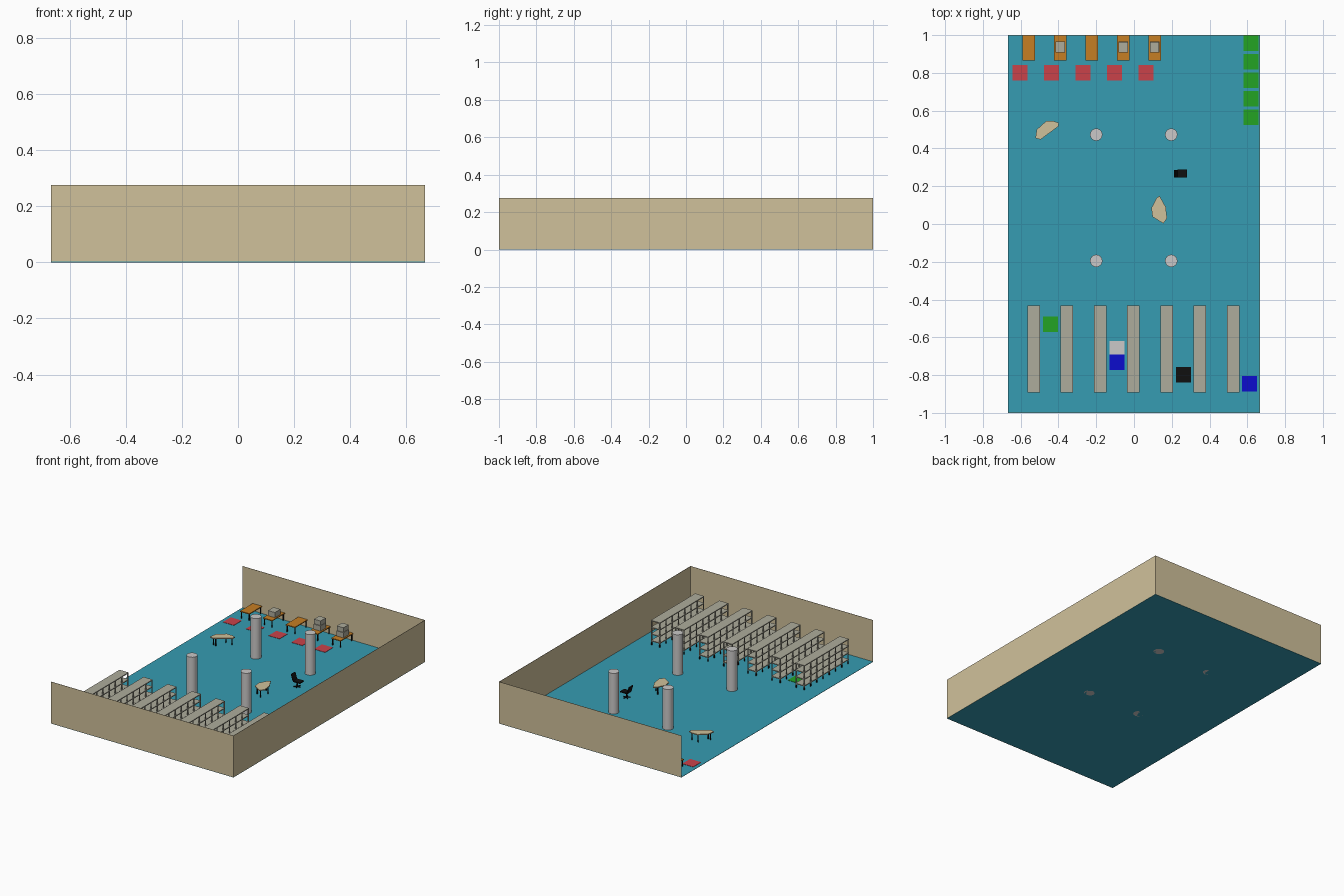
import bpy, bmesh, math
from mathutils import Matrix, Vector

if "Cube" in bpy.data.objects:
    bpy.data.objects.remove(bpy.data.objects["Cube"])


def material(name, rgb):
    m = bpy.data.materials.new(name)
    lin = [(c / 255 / 12.92 if c < 11 else ((c / 255 + 0.055) / 1.055) ** 2.4) for c in rgb]
    m.diffuse_color = (*lin, 1)
    m.use_nodes = True
    m.node_tree.nodes["Principled BSDF"].inputs["Base Color"].default_value = m.diffuse_color
    return m


TAN = material("tan", (208, 193, 155))
TEAL = material("teal", (54, 156, 178))
PALE = material("pale grey", (203, 201, 200))
SHELF = material("shelf grey", (174, 172, 156))
ORANGE = material("orange", (198, 126, 36))
RED = material("red", (202, 66, 74))
GREEN = material("green", (36, 164, 36))
BLUE = material("blue", (12, 12, 205))
BLACK = material("black", (16, 16, 16))


def finish(name, bm, mat):
    bmesh.ops.recalc_face_normals(bm, faces=bm.faces)
    me = bpy.data.meshes.new(name)
    bm.to_mesh(me)
    bm.free()
    me.materials.append(mat)
    ob = bpy.data.objects.new(name, me)
    bpy.context.collection.objects.link(ob)
    return ob


def boxes(name, mat, items):
    """One object from several boxes given as (x0, x1, y0, y1, z0, z1)."""
    bm = bmesh.new()
    for x0, x1, y0, y1, z0, z1 in items:
        m = Matrix.Translation(((x0 + x1) / 2, (y0 + y1) / 2, (z0 + z1) / 2)) @ \
            Matrix.Diagonal((x1 - x0, y1 - y0, z1 - z0, 1))
        bmesh.ops.create_cube(bm, size=1, matrix=m)
    return finish(name, bm, mat)


def post(x, y, z0, z1, r):
    return (x - r, x + r, y - r, y + r, z0, z1)


def cylinder(name, mat, x, y, z0, z1, r, n):
    bm = bmesh.new()
    bmesh.ops.create_cone(bm, cap_ends=True, segments=n, radius1=r, radius2=r, depth=z1 - z0,
                          matrix=Matrix.Translation((x, y, (z0 + z1) / 2)))
    return finish(name, bm, mat)


# Room shell: floor and three walls, open on the left
W, H, T = 0.667, 0.276, 0.002
boxes("floor", TEAL, [(-W, W, -1, 1, 0, T)])
boxes("front_wall", TAN, [(-W, W, -1, -1 + T, 0, H)])
boxes("back_wall", TAN, [(-W, W, 1 - T, 1, 0, H)])
boxes("right_wall", TAN, [(W - T, W, -1, 1, 0, H)])

# Columns
for x in (-0.2, 0.197):
    for y in (-0.195, 0.473):
        ob = cylinder("column", PALE, x, y, 0, 0.27, 0.033, 16)
        bpy.ops.object.select_all(action='DESELECT')
        ob.select_set(True)
        bpy.context.view_layer.objects.active = ob
        bpy.ops.object.shade_smooth_by_angle()


# Floor mats
def floor_mat(name, mat, x, y, top=0.004):
    boxes(name, mat, [(x - 0.04, x + 0.04, y - 0.041, y + 0.041, T, top)])


for i in range(5):
    floor_mat("red_mat", RED, -0.603 + i / 6, 0.802)
    floor_mat("green_mat", GREEN, 0.62, 0.958 - i * 0.098)
floor_mat("green_mat", GREEN, -0.442, -0.53)
floor_mat("pale_mat", PALE, -0.09, -0.661)
floor_mat("blue_mat", BLUE, -0.09, -0.731, 0.005)
floor_mat("black_mat", BLACK, 0.262, -0.797)
floor_mat("blue_mat", BLUE, 0.611, -0.845)

# Desks along the back wall, some with equipment boxes
for i, top in enumerate((0, 0.085, 0, 0.117, 0.117)):
    x = -0.557 + i / 6
    boxes("desk_top", ORANGE, [(x - 0.034, x + 0.034, 0.866, 0.997, 0.045, 0.051)])
    boxes("desk_legs", BLACK, [post(x + sx * 0.028, y, T, 0.045, 0.0025)
                               for sx in (-1, 1) for y in (0.873, 0.99)])
    if top:
        boxes("computer_case", SHELF, [(x - 0.025, x + 0.025, 0.907, 0.965, 0.051, 0.085)])
    if top > 0.1:
        boxes("monitor", SHELF, [(x - 0.024, x + 0.024, 0.909, 0.963, 0.087, top),
                                 (x - 0.012, x + 0.012, 0.925, 0.947, 0.085, 0.087)])


# Bow-fronted tables
def bow_table(outline):
    bm = bmesh.new()
    face = bm.faces.new([bm.verts.new((x, y, 0.051)) for x, y in outline])
    ext = bmesh.ops.extrude_face_region(bm, geom=[face])
    bmesh.ops.translate(bm, vec=(0, 0, 0.006),
                        verts=[v for v in ext["geom"] if isinstance(v, bmesh.types.BMVert)])
    finish("bow_table_top", bm, TAN)
    cx = sum(p[0] for p in outline) / len(outline)
    cy = sum(p[1] for p in outline) / len(outline)
    boxes("bow_table_legs", BLACK, [post(cx + (x - cx) * 0.75, cy + (y - cy) * 0.75, T, 0.051, 0.0025)
                                    for x, y in outline[::2]])


bow_table([(-0.495, 0.447), (-0.40, 0.517), (-0.398, 0.535), (-0.425, 0.545), (-0.465, 0.545),
           (-0.515, 0.50), (-0.522, 0.455)])
bow_table([(0.155, 0.003), (0.175, 0.03), (0.168, 0.09), (0.135, 0.15), (0.118, 0.135),
           (0.092, 0.085), (0.098, 0.038)])

# Office chair: seat, leaning back, stem and star base
cx, cy = 0.247, 0.267
boxes("chair_seat", BLACK, [(cx - 0.018, cx + 0.033, cy - 0.021, cy + 0.021, 0.038, 0.045)])
bm = bmesh.new()
bmesh.ops.create_cube(bm, size=1, matrix=Matrix.Translation((cx - 0.025, cy, 0.065))
                      @ Matrix.Rotation(-0.3, 4, 'Y') @ Matrix.Diagonal((0.006, 0.04, 0.044, 1)))
finish("chair_back", bm, BLACK)
cylinder("chair_stem", BLACK, cx, cy, 0.008, 0.038, 0.004, 8)
bm = bmesh.new()
for k in range(5):
    bmesh.ops.create_cube(bm, size=1, matrix=Matrix.Translation((cx, cy, 0.006))
                          @ Matrix.Rotation(k * math.tau / 5, 4, 'Z')
                          @ Matrix.Translation((0.011, 0, 0)) @ Matrix.Diagonal((0.022, 0.004, 0.005, 1)))
finish("chair_base", bm, BLACK)

# Open shelving racks: boards, posts and feet
Y0, Y1, BAYS = -0.893, -0.431, 7
ys = [Y0 + 0.003 + i * (Y1 - Y0 - 0.006) / BAYS for i in range(BAYS + 1)]
for i in range(7):
    x = -0.531 + i * 0.176
    boxes("rack_boards", SHELF, [(x - 0.033, x + 0.033, Y0, Y1, z, z + 0.006)
                                 for z in (0.026, 0.07, 0.114, 0.159)])
    boxes("rack_posts", SHELF, [post(x + s * 0.03, y, 0.02, 0.16, 0.0028)
                                for s in (-1, 1) for y in ys])
    boxes("rack_feet", BLACK, [post(x + s * 0.03, y, T, 0.02, 0.0028)
                               for s in (-1, 1) for y in ys])
